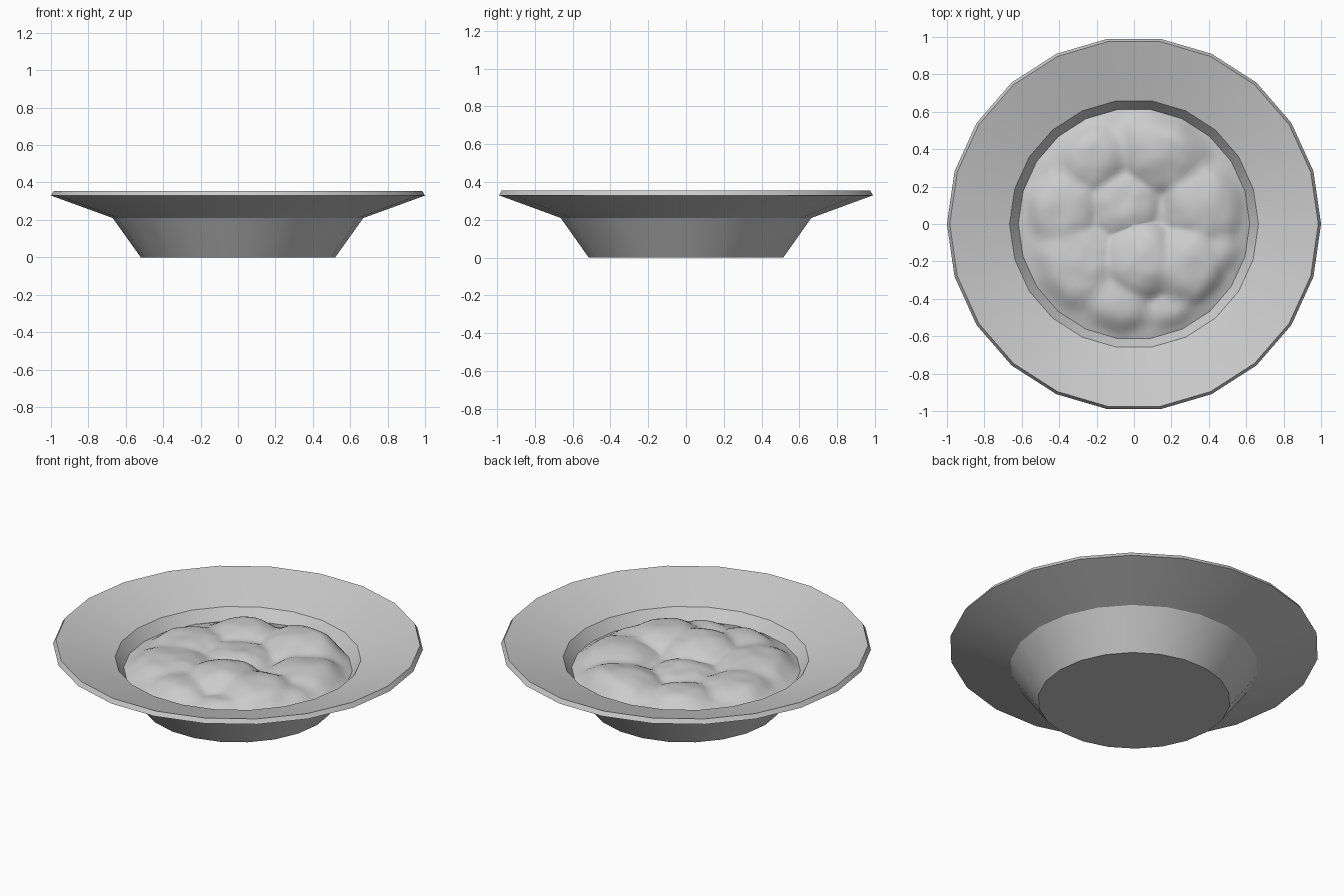
import bpy, bmesh, math
from mathutils import Vector, noise

if "Cube" in bpy.data.objects:
    bpy.data.objects.remove(bpy.data.objects["Cube"])

SIDES = 22


def make_object(name, bm, angle):
    bmesh.ops.recalc_face_normals(bm, faces=bm.faces)
    me = bpy.data.meshes.new(name)
    bm.to_mesh(me)
    bm.free()
    ob = bpy.data.objects.new(name, me)
    bpy.context.collection.objects.link(ob)
    bpy.ops.object.select_all(action='DESELECT')
    ob.select_set(True)
    bpy.context.view_layer.objects.active = ob
    bpy.ops.object.shade_smooth_by_angle(angle=math.radians(angle))
    return ob


def add_rings(bm, rings):
    for a, b in zip(rings, rings[1:]):
        n = len(a)
        for i in range(n):
            j = (i + 1) % n
            bm.faces.new((a[i], a[j], b[j], b[i]))


# Wide-rimmed bowl: revolved outer and inner profile
profile = [(0.52, 0), (0.67, 0.21), (1.0, 0.33), (0.985, 0.355),
           (0.665, 0.26), (0.62, 0.198), (0.51, 0.045)]
bm = bmesh.new()
rings = [[bm.verts.new((r * math.cos(2 * math.pi * i / SIDES),
                        r * math.sin(2 * math.pi * i / SIDES), z))
          for i in range(SIDES)] for r, z in profile]
add_rings(bm, rings)
bm.faces.new(rings[0])
bm.faces.new(rings[-1])
make_object("bowl", bm, 25)

# Lumpy food: x, y, radius, height of each mound
lumps = [(0.16, 0.42, 0.23, 0.295), (-0.06, 0.10, 0.20, 0.265),
         (0.04, -0.20, 0.19, 0.305), (0.28, -0.22, 0.19, 0.30),
         (0.38, 0.10, 0.22, 0.28), (-0.22, 0.36, 0.18, 0.28),
         (-0.38, 0.08, 0.20, 0.275), (-0.30, -0.22, 0.24, 0.275),
         (-0.08, -0.42, 0.18, 0.27), (0.20, -0.45, 0.14, 0.25),
         (0.46, -0.15, 0.13, 0.255)]


def food_height(x, y, t):
    z = 0.22
    for cx, cy, r, top in lumps:
        d = math.hypot(x - cx, y - cy) / r
        if d < 1.25:
            z = max(z, top - 0.055 * d ** 3)
    z += 0.012 * noise.noise(Vector((x * 6, y * 6, 3)))
    z += 0.006 * noise.noise(Vector((x * 13, y * 13, 7)))
    # settle onto the bowl wall at the edge
    edge = min(1, max(0, (t - 0.80) / 0.20)) ** 2
    return z * (1 - edge) + 0.195 * edge


bm = bmesh.new()
N, SEG = 32, SIDES * 4
rings = []
for k in range(1, N + 1):
    t = k / N
    ring = []
    for i in range(SEG):
        a = 2 * math.pi * i / SEG
        # follow the polygonal wall of the bowl
        h = math.pi / SIDES
        r = 0.62 * t * math.cos(h) / math.cos(a % (2 * h) - h)
        x, y = r * math.cos(a), r * math.sin(a)
        ring.append(bm.verts.new((x, y, food_height(x, y, t))))
    rings.append(ring)
add_rings(bm, rings)
centre = bm.verts.new((0, 0, food_height(0, 0, 0)))
for i in range(SEG):
    bm.faces.new((centre, rings[0][i], rings[0][(i + 1) % SEG]))
bmesh.ops.smooth_vert(bm, verts=[v for r in rings[:-1] for v in r], factor=0.5,
                      use_axis_x=False, use_axis_y=False, use_axis_z=True)
food = make_object("food", bm, 60)
if food.data.polygons[0].normal.z < 0:
    food.data.flip_normals()
